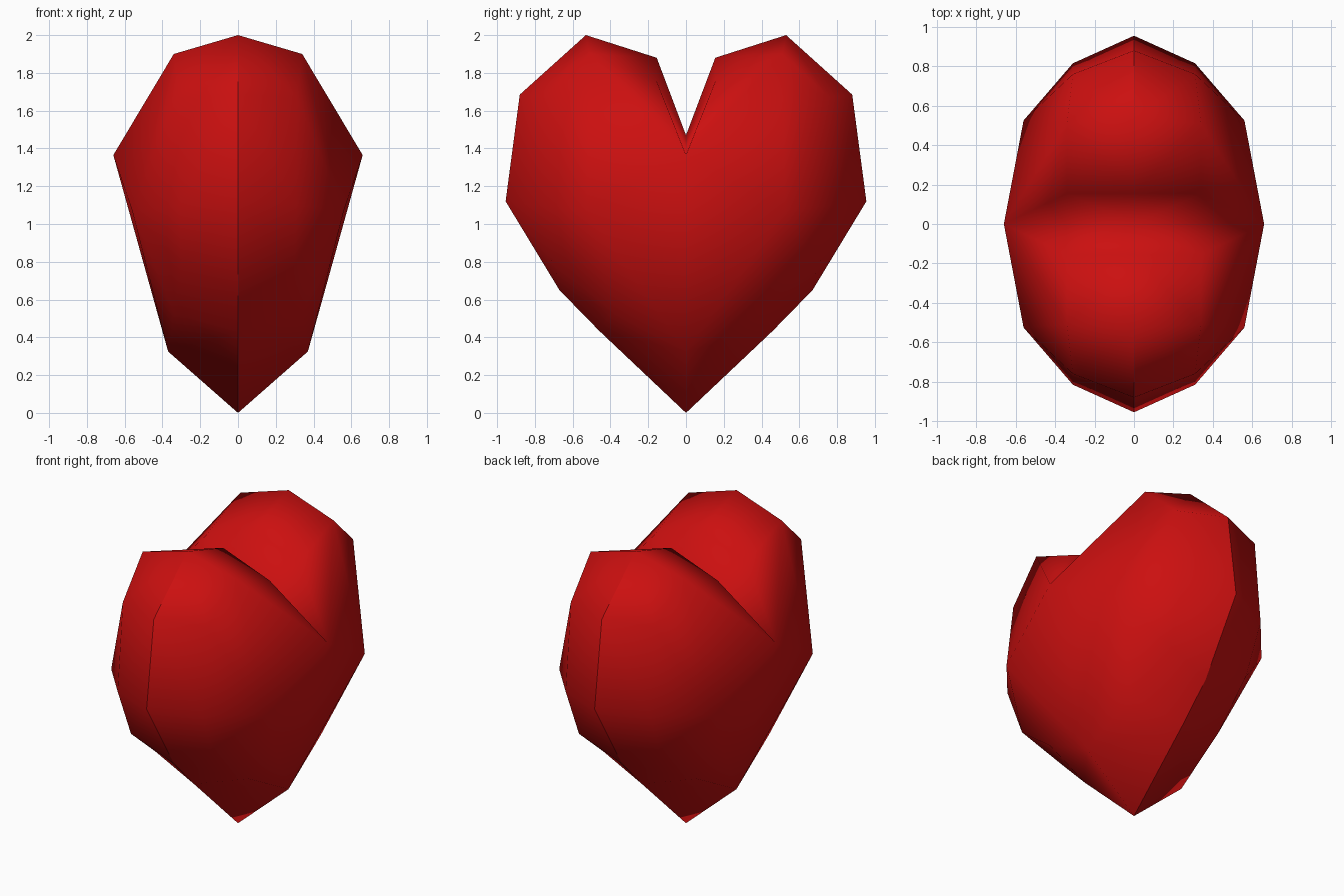
import bpy
import bmesh
from mathutils import Vector

cube = bpy.data.objects.get("Cube")
if cube:
    bpy.data.objects.remove(cube, do_unlink=True)

# Heart outline in the middle plane, from notch to tip (y, z)
outline = [Vector((0, y, z)) for y, z in (
    (0, 1.47), (0.155, 1.88), (0.53, 2.0), (0.88, 1.685),
    (0.955, 1.12), (0.67, 0.65), (0.46, 0.435), (0, 0))]

# Raised loop around the bulging cheek, matching the outline point by point
loop = [Vector(p) for p in (
    (0.66, 0, 1.365), (0.34, 0.155, 1.755), (0.34, 0.51, 1.9),
    (0.31, 0.76, 1.67), (0.31, 0.815, 1.1), (0.30, 0.69, 0.775),
    (0.34, 0.38, 0.53), (0.37, 0, 0.325))]
cheek = Vector((0.56, 0.525, 1.07))

# One quarter: rim strip, fan around the cheek, and the lobe shoulder
quarter = [(outline[i], outline[i + 1], loop[i + 1], loop[i]) for i in range(7)]
quarter += [(cheek, loop[i], loop[i + 1]) for i in range(2, 7)]
quarter += [(cheek, loop[7], loop[0]), (cheek, loop[0], loop[2]),
            (loop[0], loop[1], loop[2])]

# Mirror the quarter to both sides and both lobes
bm = bmesh.new()
for sx in (1, -1):
    for sy in (1, -1):
        for face in quarter:
            bm.faces.new([bm.verts.new((sx * p.x, sy * p.y, p.z)) for p in face])
bmesh.ops.remove_doubles(bm, verts=bm.verts, dist=0.001)
bmesh.ops.recalc_face_normals(bm, faces=bm.faces)

# Smooth surface with a sharp seam along the outer outline
for face in bm.faces:
    face.smooth = True
for edge in bm.edges:
    on_seam = all(abs(v.co.x) < 0.001 for v in edge.verts)
    outer = max(abs(v.co.y) for v in edge.verts) > 0.6 or edge.verts[0].co.z + edge.verts[1].co.z < 1.5
    if on_seam and outer:
        edge.smooth = False

mesh = bpy.data.meshes.new("heart")
bm.to_mesh(mesh)
bm.free()
heart = bpy.data.objects.new("heart", mesh)
bpy.context.collection.objects.link(heart)

# Red material
red = bpy.data.materials.new("heart_red")
red.use_nodes = True
color = (0.6, 0.005, 0.005, 1)
red.diffuse_color = color
red.node_tree.nodes["Principled BSDF"].inputs["Base Color"].default_value = color
mesh.materials.append(red)
